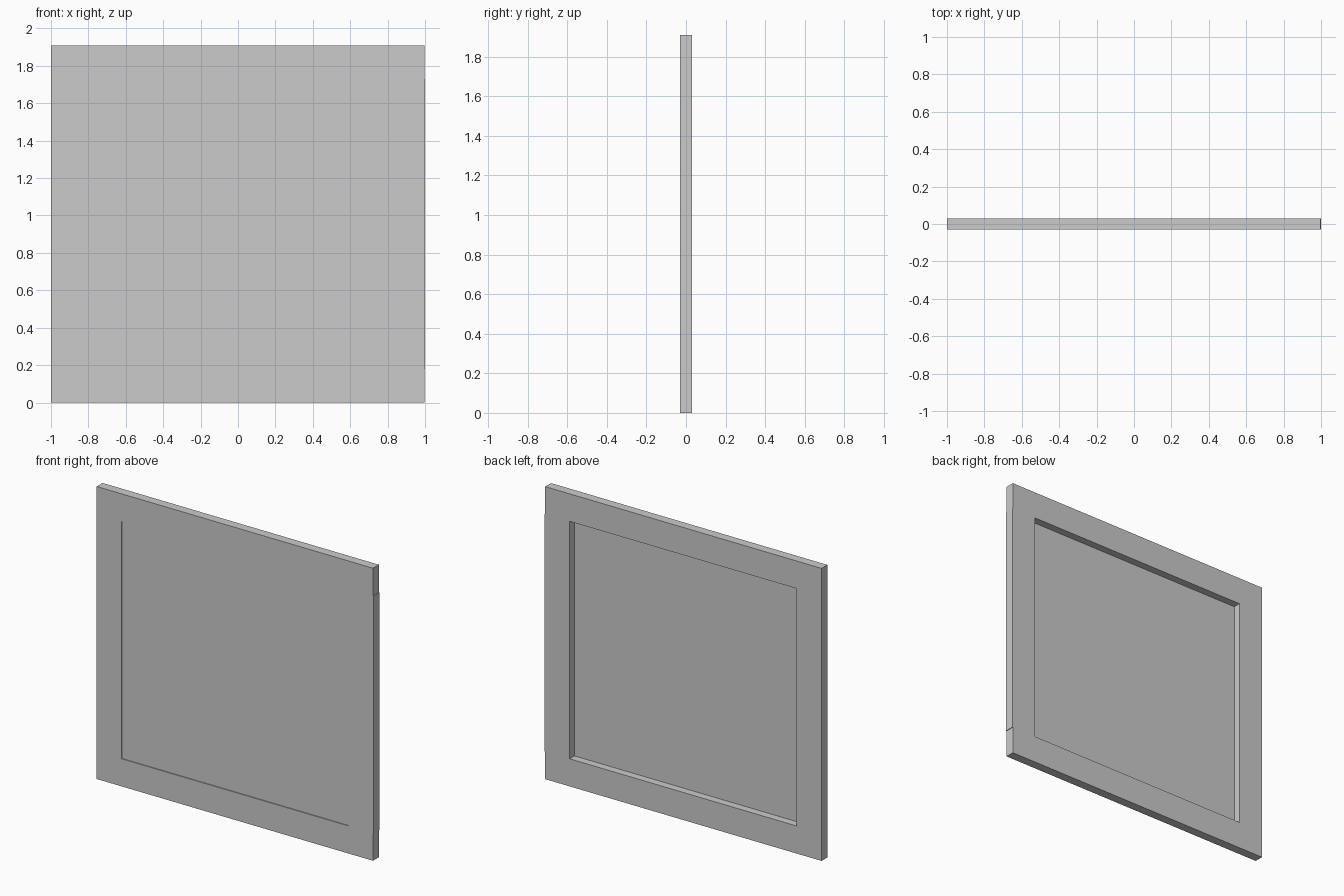
import bpy

cube = bpy.data.objects.get("Cube")
if cube:
    bpy.data.objects.remove(cube, do_unlink=True)

# Single flat colour
grey = bpy.data.materials.new("light_grey")
grey.use_nodes = True
colour = (0.6, 0.6, 0.6, 1)
grey.diffuse_color = colour
grey.node_tree.nodes["Principled BSDF"].inputs["Base Color"].default_value = colour


def box(name, x, y, z):
    """Box spanning the (low, high) range on each axis."""
    spans = (x, y, z)
    bpy.ops.mesh.primitive_cube_add(size=1, location=[(a + b) / 2 for a, b in spans])
    ob = bpy.context.object
    ob.name = name
    ob.scale = [b - a for a, b in spans]
    bpy.ops.object.transform_apply(location=False, rotation=False, scale=True)
    ob.data.materials.append(grey)
    return ob


HEIGHT, RAIL = 1.91, 0.18
DEPTH = (-0.03, 0.03)
INNER = 1 - RAIL
OPENING = (RAIL, HEIGHT - RAIL)

# Frame rails, a hair short of the right stile's outer face
box("bottom_rail", (-1, 0.996), DEPTH, (0, RAIL))
box("top_rail", (-1, 0.996), DEPTH, (HEIGHT - RAIL, HEIGHT))

# Frame stiles
box("right_hand_stile", (INNER, 1), DEPTH, OPENING)
box("left_hand_stile", (-1, -INNER), DEPTH, OPENING)

# Thin panel set just behind the front of the frame
box("panel", (-INNER, INNER), (-0.024, -0.02), OPENING)
